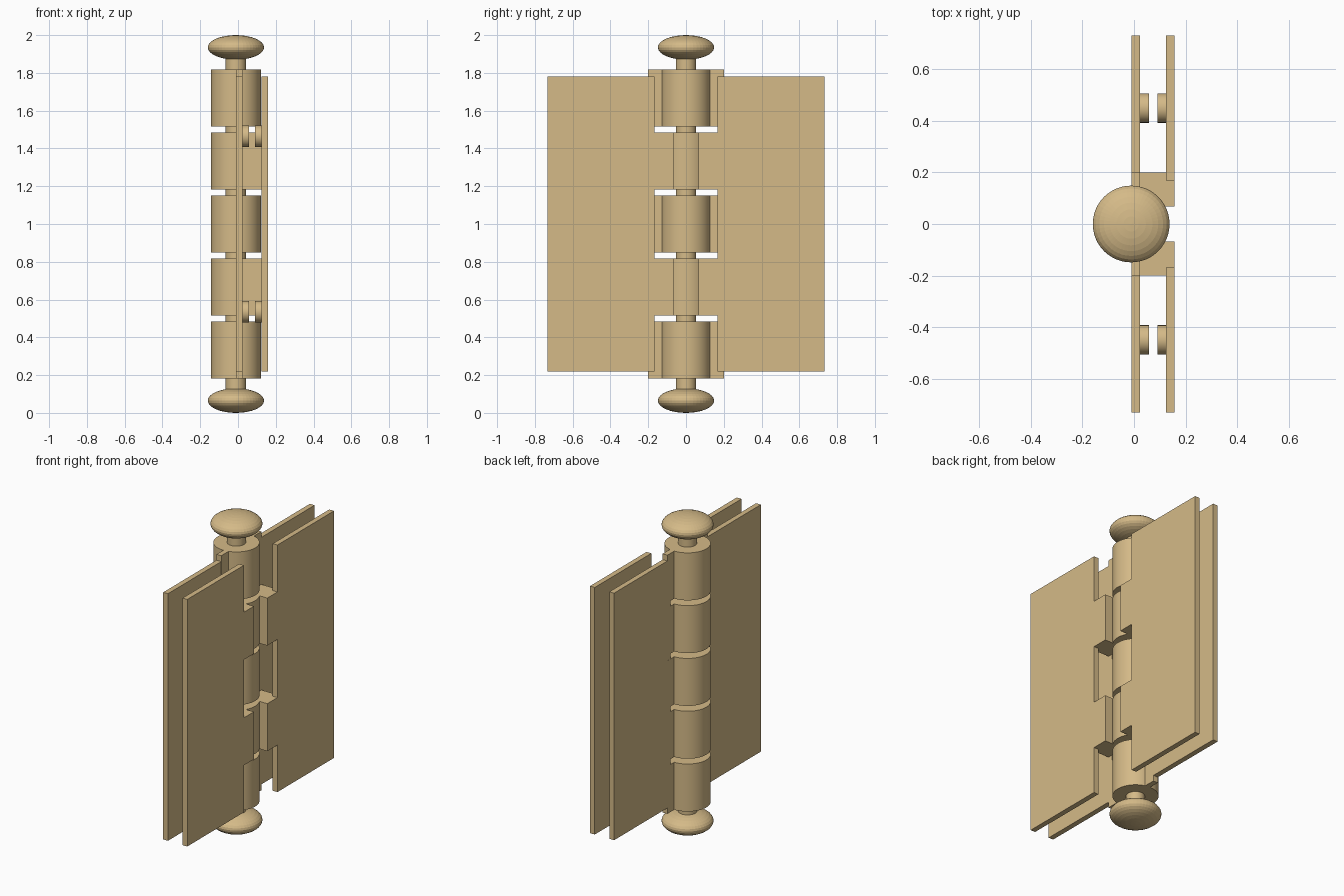
import bpy, bmesh

if "Cube" in bpy.data.objects:
    bpy.data.objects.remove(bpy.data.objects["Cube"])

CX = -0.011            # hinge axis x
PITCH, KH = 1 / 3, 0.30
KZ = [1 + (i - 2) * PITCH for i in range(5)]   # knuckle centres

brass = bpy.data.materials.new("dull_brass")
brass.diffuse_color = (0.66, 0.49, 0.245, 1)
brass.use_nodes = True
brass.node_tree.nodes["Principled BSDF"].inputs["Base Color"].default_value = brass.diffuse_color


def smooth(o):
    bpy.context.view_layer.objects.active = o
    o.select_set(True)
    bpy.ops.object.shade_smooth_by_angle()
    o.select_set(False)
    return o


def cyl(name, r, h, loc, rot=(0, 0, 0), n=48):
    bpy.ops.mesh.primitive_cylinder_add(vertices=n, radius=r, depth=h, location=loc, rotation=rot)
    o = bpy.context.object
    o.name = name
    return smooth(o)


def box(name, lo, hi):
    bpy.ops.mesh.primitive_cube_add(size=1, location=[(a + b) / 2 for a, b in zip(lo, hi)])
    o = bpy.context.object
    o.name = name
    o.scale = [b - a for a, b in zip(lo, hi)]
    return o


def leaf(name, s, x0, x1, tab):
    # plate outline in y-z with two tabs reaching toward the barrel
    pts = [(0.732, 0.22), (0.732, 1.78), (0.168, 1.78)]
    for z in (KZ[3], KZ[1]):
        a, b = z + KH / 2, z - KH / 2
        pts += [(0.168, a), (tab, a), (tab, b), (0.168, b)]
    pts.append((0.168, 0.22))
    bm = bmesh.new()
    f = bm.faces.new([bm.verts.new((x0, s * y, z)) for y, z in pts])
    ext = bmesh.ops.extrude_face_region(bm, geom=[f])["geom"]
    bmesh.ops.translate(bm, vec=(x1 - x0, 0, 0),
                        verts=[v for v in ext if isinstance(v, bmesh.types.BMVert)])
    bmesh.ops.recalc_face_normals(bm, faces=bm.faces)
    me = bpy.data.meshes.new(name)
    bm.to_mesh(me)
    bm.free()
    bpy.context.collection.objects.link(bpy.data.objects.new(name, me))


# pin and its two flattened, faceted knobs
cyl("pin", 0.054, 1.86, (CX, 0, 1))
for name, z in (("bottom_knob", 0.065), ("top_knob", 1.935)):
    bpy.ops.mesh.primitive_uv_sphere_add(segments=48, ring_count=16, radius=1, location=(CX, 0, z))
    o = bpy.context.object
    o.name = name
    o.scale = (0.149, 0.149, 0.065)

# barrel knuckles
for i, z in enumerate(KZ):
    cyl(f"knuckle_{i + 1}", 0.132, KH, (CX, 0, z))

for s, side in ((-1, "front"), (1, "back")):
    # inner and outer leaves
    leaf(f"{side}_inner_leaf", s, -0.01, 0.023, 0.12)
    leaf(f"{side}_outer_leaf", s, 0.125, 0.158, 0.067)
    # webs joining knuckles to the leaves
    for i, z in enumerate(KZ):
        y0, x1 = (0.067, 0.125) if i % 2 else (0.1, 0.0231)
        ya, yb = sorted((s * y0, s * 0.2))
        box(f"{side}_web_{i + 1}", (-0.0101, ya, z - KH / 2), (x1, yb, z + KH / 2))
    # rivet studs on the facing sides of the leaves
    for z in (0.535, 1.465):
        for x in (0.04, 0.1085):
            cyl(f"{side}_stud", 0.057, 0.035, (x, s * 0.45, z), (0, 1.5708, 0), 32)

for o in bpy.context.scene.objects:
    o.data.materials.append(brass)
